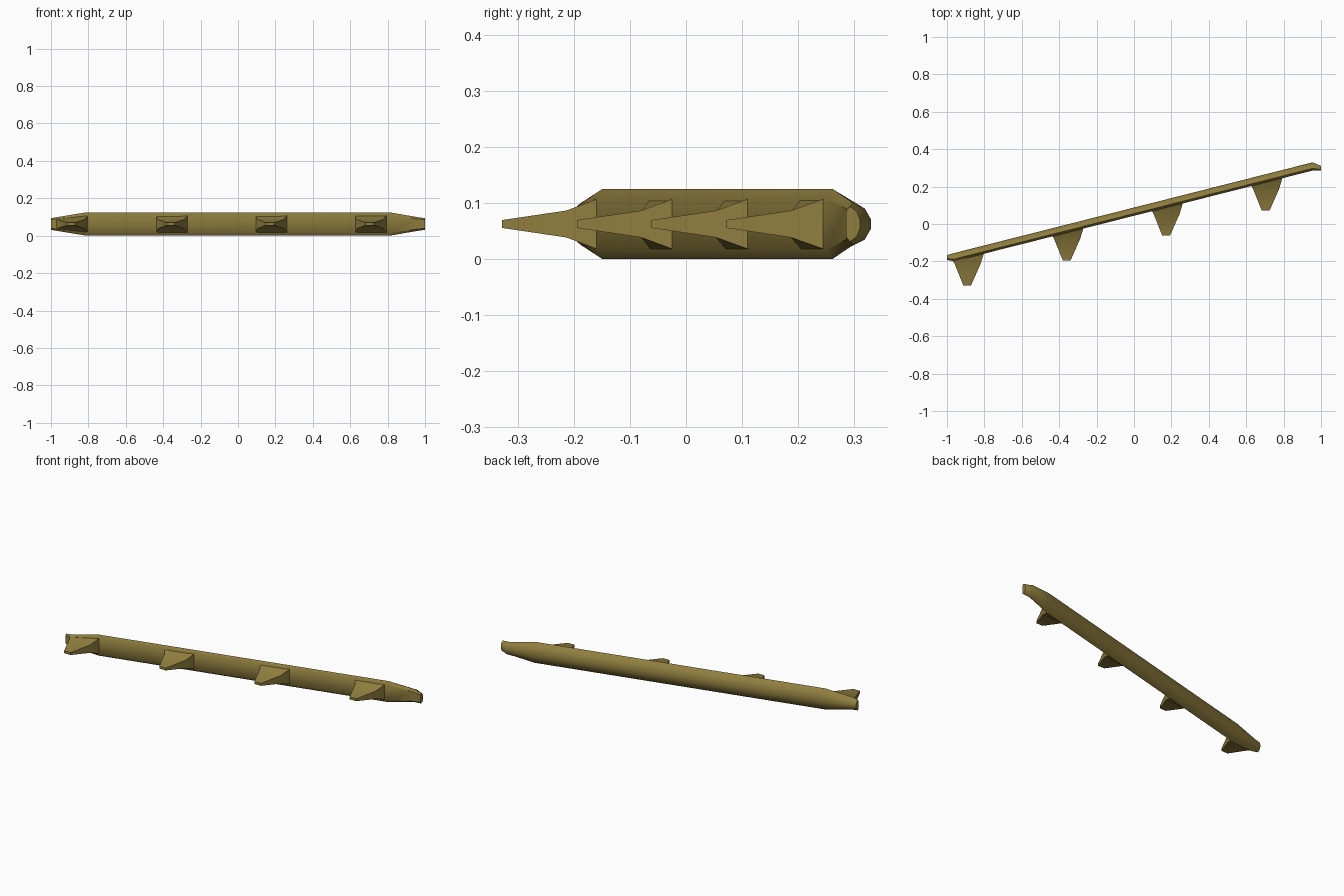
import bpy, bmesh, math

if "Cube" in bpy.data.objects:
    bpy.data.objects.remove(bpy.data.objects["Cube"])

MID_Z = 0.0625
SLOPE, FRONT = 0.253, 0.044      # front face of the slanted bar: y = SLOPE*x + FRONT
DEPTH = 0.044

mat = bpy.data.materials.new("olive_metal")
mat.diffuse_color = (0.28, 0.21, 0.05, 1)
mat.use_nodes = True
mat.node_tree.nodes["Principled BSDF"].inputs["Base Color"].default_value = mat.diffuse_color


def front_y(x):
    return SLOPE * x + FRONT


def loft(name, rings):
    """Skin a closed, capped surface through equal-length rings."""
    bm = bmesh.new()
    loops = [[bm.verts.new(p) for p in ring] for ring in rings]
    for a, b in zip(loops, loops[1:]):
        for i in range(len(a)):
            j = (i + 1) % len(a)
            bm.faces.new((a[i], a[j], b[j], b[i]))
    bm.faces.new(loops[0])
    bm.faces.new(loops[-1])
    bmesh.ops.recalc_face_normals(bm, faces=bm.faces[:])
    mesh = bpy.data.meshes.new(name)
    bm.to_mesh(mesh)
    bm.free()
    mesh.materials.append(mat)
    ob = bpy.data.objects.new(name, mesh)
    bpy.context.collection.objects.link(ob)
    bpy.ops.object.select_all(action='DESELECT')
    ob.select_set(True)
    bpy.context.view_layer.objects.active = ob
    bpy.ops.object.shade_smooth_by_angle(angle=math.radians(40))
    return ob


# Bar: flat front, chamfered rim, rounded back, tapered ends
half = [(0, 0.046), (0.012, 0.0625), (0.033, 0.046), (0.044, 0.014)]
section = half + [(v, -z) for v, z in reversed(half)]


def bar_ring(x, y0, y1, scale):
    return [(x, y0 + (y1 - y0) * v / DEPTH, MID_Z + z * scale) for v, z in section]


stations = [(-1, -0.192, -0.166, 0.50)]
for x, s in ((-0.962, 0.6), (-0.81, 1), (0.81, 1), (0.955, 0.6)):
    stations.append((x, front_y(x), front_y(x) + DEPTH, s))
stations.append((1, 0.285, 0.31, 0.50))
loft("slanted_bar", [bar_ring(*s) for s in stations])


# Teeth: flared root on the bar, narrowing to a small blunt tip
def tooth_ring(left, right):
    (xl, yl, hl), (xr, yr, hr) = left, right
    return [(xl, yl, MID_Z - hl), (xr, yr, MID_Z - hr),
            (xr, yr, MID_Z + hr), (xl, yl, MID_Z + hl)]


for k in range(4):
    cx, tip = -0.892 + 0.532 * k, -0.328 + 0.1333 * k
    xl, xr = cx - 0.078, cx + 0.09
    root_h = 0.028 if k == 0 else 0.046      # first root sits on the tapered end
    mid_h = 0.022 if k == 0 else 0.024
    loft(f"tooth_{k + 1}", [
        tooth_ring((xl, front_y(xl) + 0.004, root_h), (xr, front_y(xr) + 0.004, 0.046)),
        tooth_ring((cx - 0.068, tip + 0.117, mid_h), (cx + 0.072, tip + 0.115, 0.024)),
        tooth_ring((cx - 0.021, tip, 0.007), (cx + 0.021, tip, 0.007)),
    ])
